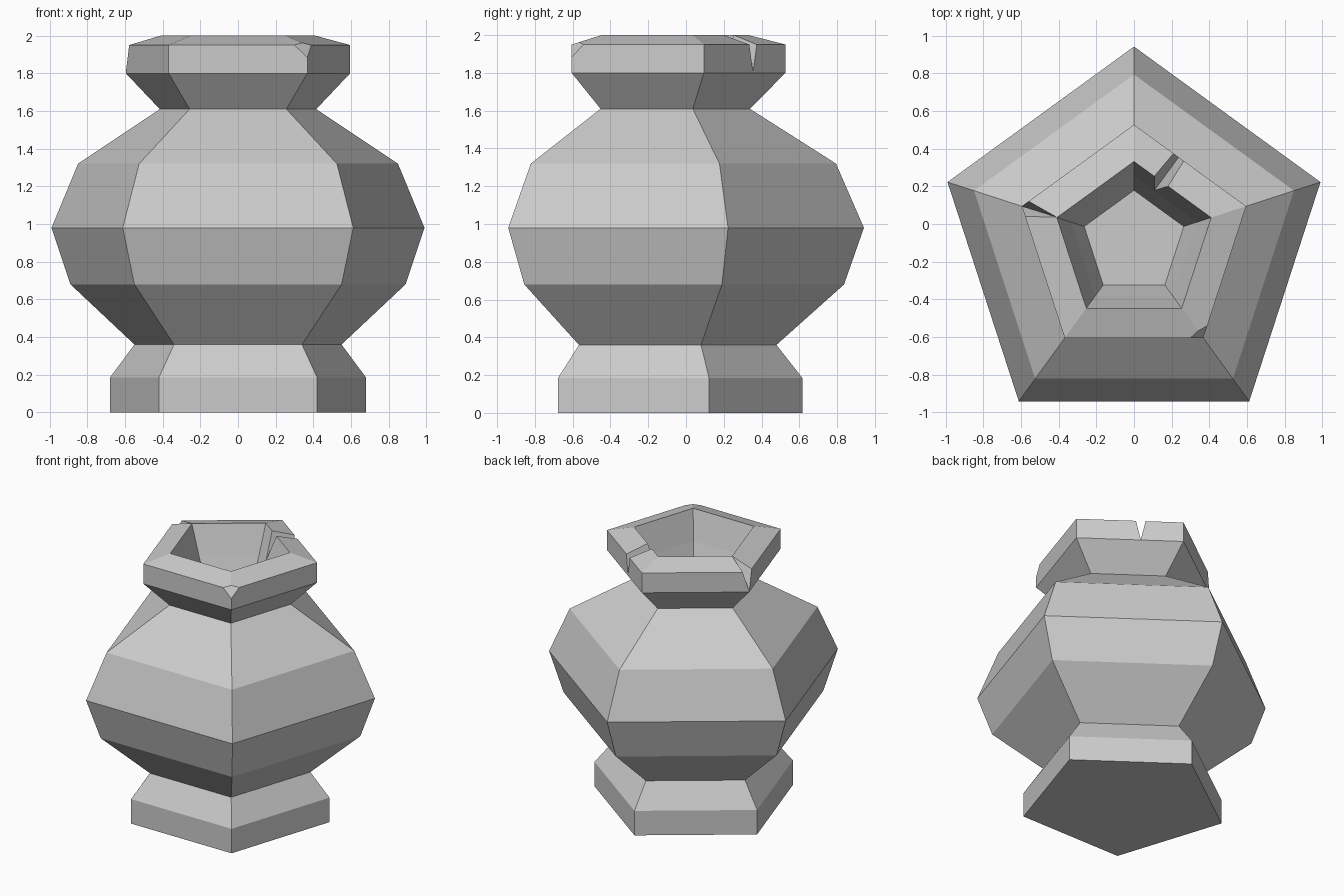
import bpy, bmesh, math
from mathutils import Vector

cube = bpy.data.objects.get("Cube")
if cube:
    bpy.data.objects.remove(cube, do_unlink=True)

SIDES = 5
CENTRE = Vector((0, -0.099, 0))


def material(name, rgb):
    mat = bpy.data.materials.new(name)
    mat.use_nodes = True
    colour = (*rgb, 1)
    mat.diffuse_color = colour
    for node in mat.node_tree.nodes:
        if node.type == 'BSDF_PRINCIPLED':
            node.inputs["Base Color"].default_value = colour
    return mat


def finish(bm, name):
    bmesh.ops.recalc_face_normals(bm, faces=bm.faces[:])
    mesh = bpy.data.meshes.new(name)
    bm.to_mesh(mesh)
    bm.free()
    obj = bpy.data.objects.new(name, mesh)
    bpy.context.collection.objects.link(obj)
    return obj


def lathe(name, profile):
    """Closed flat-sided vessel from (radius, height) pairs."""
    bm = bmesh.new()
    rings = []
    for radius, z in profile:
        angles = [math.radians(90) + math.tau * i / SIDES for i in range(SIDES)]
        rings.append([bm.verts.new(CENTRE + Vector((radius * math.cos(a), radius * math.sin(a), z)))
                      for a in angles])
    for low, high in zip(rings, rings[1:]):
        for i in range(SIDES):
            j = (i + 1) % SIDES
            bm.faces.new((low[i], low[j], high[j], high[i]))
    bm.faces.new(rings[0])
    bm.faces.new(rings[-1])
    return finish(bm, name)


def hull(name, points):
    bm = bmesh.new()
    verts = [bm.verts.new(p) for p in points]
    bmesh.ops.convex_hull(bm, input=verts)
    obj = finish(bm, name)
    obj.hide_render = True
    return obj


def carve(target, cutter):
    mod = target.modifiers.new(cutter.name, 'BOOLEAN')
    mod.operation = 'DIFFERENCE'
    mod.solver = 'EXACT'
    mod.object = cutter
    bpy.context.view_layer.objects.active = target
    bpy.ops.object.modifier_apply(modifier=mod.name)
    bpy.data.objects.remove(cutter, do_unlink=True)


# Vessel: foot, belly, neck, collar, then the hollow mouth
outside = [(0.715, 0), (0.715, 0.185), (0.578, 0.36), (0.936, 0.68), (1.041, 0.98),
           (0.893, 1.32), (0.437, 1.61), (0.626, 1.8), (0.626, 1.95), (0.431, 2.0)]
mouth = [(0.352, 1.79), (0.278, 1.62)]
vessel = lathe("vessel", outside + mouth)

# Narrow V-shaped crack through the back left side of the collar
along = Vector((math.cos(math.radians(-36)), math.sin(math.radians(-36)), 0))
outward = Vector((math.cos(math.radians(54)), math.sin(math.radians(54)), 0))
crack = []
for depth in (0.2, 0.7):
    for half, z in ((0, 1.803), (-0.068, 2.1), (0.068, 2.1)):
        crack.append(CENTRE + outward * depth + along * (half - 0.075) + Vector((0, 0, z)))
carve(vessel, hull("crack_cutter", crack))

# Wedge broken out of the right corner of the collar
inner, bottom = Vector((-0.412, 0.037, 1.998)), Vector((-0.597, 0.095, 1.803))
rim_points = [Vector((-0.56, 0.122, 1.95)), Vector((-0.58, 0.04, 1.95))]
wedge = [inner, bottom] + [p * 3 - inner - bottom for p in rim_points]
carve(vessel, hull("wedge_cutter", wedge))

# Small chip off the front left corner of the collar
chip = [Vector((0.3, -0.605, 1.95)), Vector((0.39, -0.54, 1.95)), Vector((0.368, -0.605, 1.885))]
middle = sum(chip, Vector()) / 3
chip = [middle + (p - middle) * 1.8 for p in chip] + [Vector((0.5, -0.78, 2.1))]
carve(vessel, hull("chip_cutter", chip))

# Plain grey clay, flat shaded
vessel.data.materials.clear()
vessel.data.materials.append(material("grey clay", (0.6, 0.6, 0.6)))
for face in vessel.data.polygons:
    face.use_smooth = False
    face.material_index = 0
